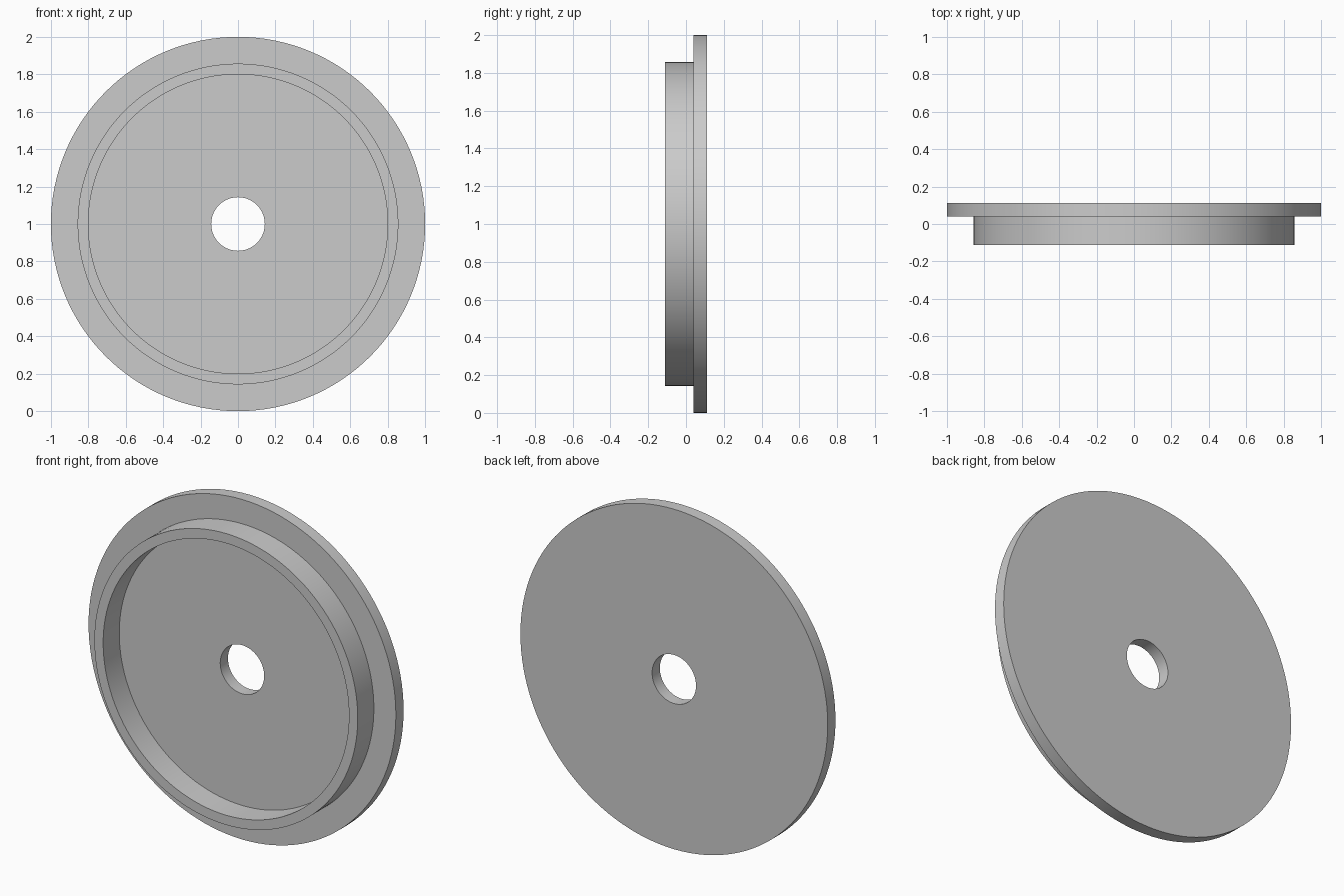
import bpy
import bmesh
import math
from mathutils import Vector

cube = bpy.data.objects.get("Cube")
if cube:
    bpy.data.objects.remove(cube, do_unlink=True)

SEGMENTS = 128
BACK, STEP, FRONT = 0.111, 0.039, -0.111
BORE, RIM_INNER, RIM_OUTER, FLANGE = 0.143, 0.80, 0.857, 1.0

# Plain grey material
grey = bpy.data.materials.new("plain grey")
grey.use_nodes = True
colour = (0.6, 0.6, 0.6, 1.0)
grey.diffuse_color = colour
grey.node_tree.nodes["Principled BSDF"].inputs["Base Color"].default_value = colour

# Closed cross-section (radius, y): flange plate with a raised front rim and a bore
profile = [
    (BORE, BACK), (FLANGE, BACK), (FLANGE, STEP), (RIM_OUTER, STEP),
    (RIM_OUTER, FRONT), (RIM_INNER, FRONT), (RIM_INNER, STEP), (BORE, STEP),
]

# Revolve the section around the y axis
bm = bmesh.new()
verts = [bm.verts.new((r, y, 0)) for r, y in profile]
edges = [bm.edges.new((v, verts[(i + 1) % len(verts)])) for i, v in enumerate(verts)]
bmesh.ops.spin(bm, geom=verts + edges, cent=Vector((0, 0, 0)), axis=Vector((0, 1, 0)),
               angle=math.tau, steps=SEGMENTS, use_duplicate=False)
bmesh.ops.remove_doubles(bm, verts=bm.verts[:], dist=0.0001)
bmesh.ops.recalc_face_normals(bm, faces=bm.faces[:])

mesh = bpy.data.meshes.new("flanged_disc")
bm.to_mesh(mesh)
bm.free()
mesh.materials.append(grey)

disc = bpy.data.objects.new("flanged_disc", mesh)
disc.location.z = FLANGE
bpy.context.collection.objects.link(disc)

# Smooth round walls, crisp rims
bpy.ops.object.select_all(action="DESELECT")
disc.select_set(True)
bpy.context.view_layer.objects.active = disc
bpy.ops.object.shade_smooth_by_angle(angle=math.radians(30))
